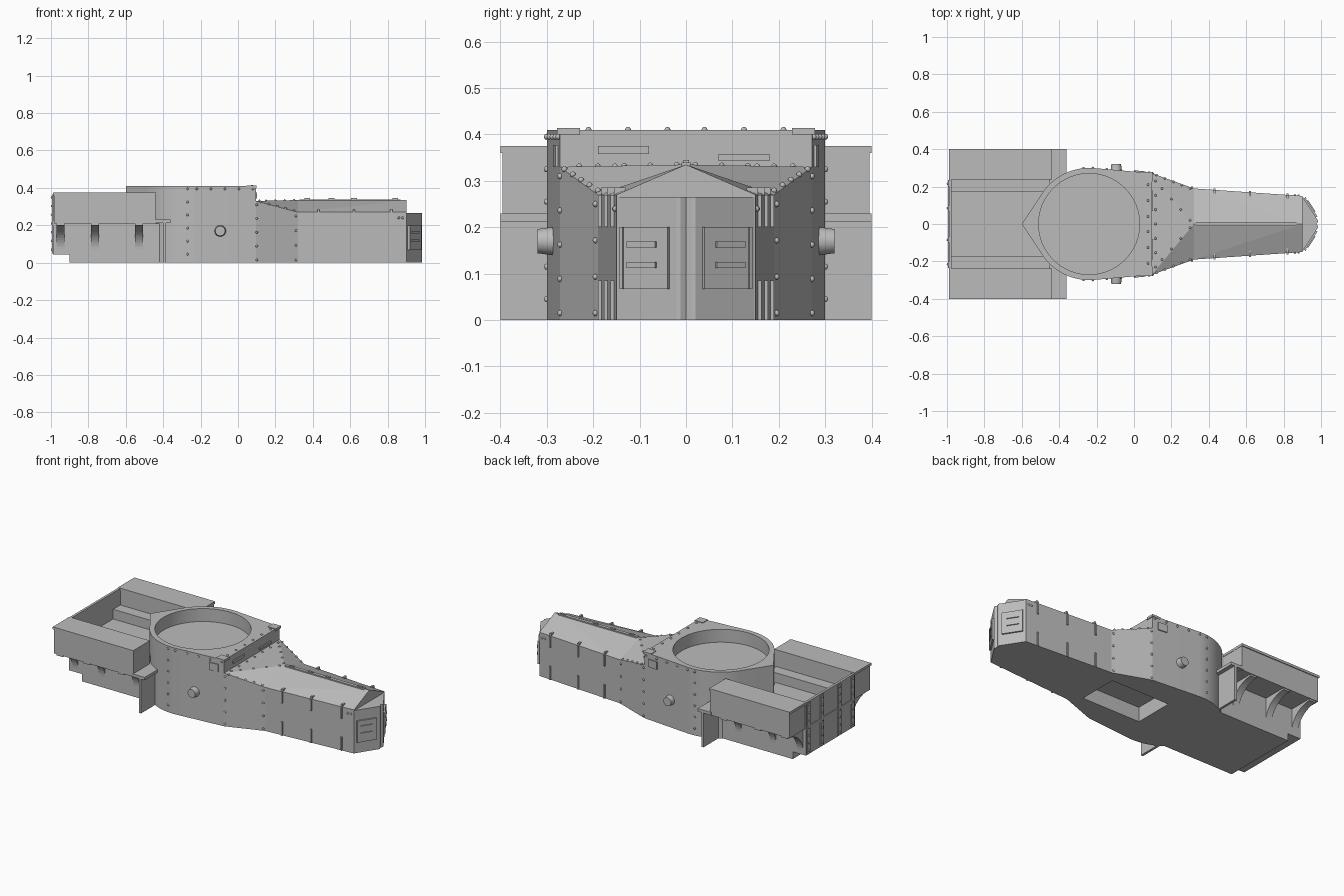
import bpy, bmesh, math
from mathutils import Vector

if "Cube" in bpy.data.objects:
    bpy.data.objects.remove(bpy.data.objects["Cube"])

grey = bpy.data.materials.new("armour_grey")
grey.use_nodes = True
grey.diffuse_color = (0.5, 0.5, 0.5, 1)
grey.node_tree.nodes["Principled BSDF"].inputs["Base Color"].default_value = (0.5, 0.5, 0.5, 1)


def finish(name, bm, smooth=False):
    bmesh.ops.recalc_face_normals(bm, faces=bm.faces)
    mesh = bpy.data.meshes.new(name)
    bm.to_mesh(mesh)
    bm.free()
    mesh.materials.append(grey)
    obj = bpy.data.objects.new(name, mesh)
    bpy.context.collection.objects.link(obj)
    if smooth:
        smooth_obj(obj)
    return obj


def select_only(obj):
    bpy.ops.object.select_all(action='DESELECT')
    obj.select_set(True)
    bpy.context.view_layer.objects.active = obj


def smooth_obj(obj):
    select_only(obj)
    bpy.ops.object.shade_smooth_by_angle(angle=math.radians(30))


def extrude(name, points, offset):
    """Solid from a flat outline moved along an offset."""
    bm = bmesh.new()
    face = bm.faces.new([bm.verts.new(p) for p in points])
    new = bmesh.ops.extrude_face_region(bm, geom=[face])["geom"]
    verts = [v for v in new if isinstance(v, bmesh.types.BMVert)]
    bmesh.ops.translate(bm, verts=verts, vec=offset)
    return finish(name, bm)


def prism(name, outline, z0, z1):
    return extrude(name, [(x, y, z0) for x, y in outline], (0, 0, z1 - z0))


def box(name, x0, x1, y0, y1, z0, z1):
    return prism(name, [(x0, y0), (x1, y0), (x1, y1), (x0, y1)], z0, z1)


def both(name, x0, x1, y0, y1, z0, z1):
    box("left_" + name, x0, x1, y0, y1, z0, z1)
    box("right_" + name, x0, x1, -y1, -y0, z0, z1)


def plate(name, a, b, z0, z1, depth, lift=0):
    """Thin upright plate on the wall from a to b (plan points), standing outward."""
    a, b = Vector((*a, 0)), Vector((*b, 0))
    n = Vector((b.y - a.y, a.x - b.x, 0)).normalized()
    if n.dot(a + b) < 0:
        n = -n
    a, b = a + n * lift, b + n * lift
    up0, up1 = Vector((0, 0, z0)), Vector((0, 0, z1))
    extrude(name, [a + up0, b + up0, b + up1, a + up1], n * depth)


def cylinder(name, r1, r2, depth, loc, axis=(0, 0, 1)):
    bm = bmesh.new()
    bmesh.ops.create_cone(bm, cap_ends=True, segments=64, radius1=r1, radius2=r2, depth=depth)
    obj = finish(name, bm, True)
    obj.location = loc
    obj.rotation_euler = Vector(axis).to_track_quat('Z', 'Y').to_euler()
    return obj


def cut(obj, cutter):
    mod = obj.modifiers.new("cut", 'BOOLEAN')
    mod.operation, mod.solver, mod.object = 'DIFFERENCE', 'EXACT', cutter
    select_only(obj)
    bpy.ops.object.modifier_apply(modifier=mod.name)


# Cabin: pointed at the rear, round about the turret ring, straight to the front
CX, R, TOP, HOOD, RIDGE = -0.24, 0.30, 0.41, 0.27, 0.335
tangent = math.pi - math.acos(R / 0.36)
half = [(CX + R * math.cos(t), R * math.sin(t))
        for t in [tangent + (math.radians(86) - tangent) * i / 24 for i in range(25)]]
half.append((0.095, 0.272))
cabin = prism("cabin", [(-0.6, 0)] + half + [(x, -y) for x, y in reversed(half)], 0, TOP)

# Bonnet: side walls, ridged roof and sloping shoulders
sections = [(0.095, 0.272, 0.33, 0.33), (0.32, 0.19, HOOD, RIDGE), (0.9, 0.15, HOOD, RIDGE)]
bm = bmesh.new()
rings = [[bm.verts.new(p) for p in ((x, -y, 0), (x, -y, e), (x, 0, r), (x, y, e), (x, y, 0))]
         for x, y, e, r in sections]
for a, b in zip(rings, rings[1:]):
    for i in (0, 3, 4):
        j = (i + 1) % 5
        bm.faces.new((a[i], a[j], b[j], b[i]))
    for i, j in ((1, 2), (3, 2)):
        bm.faces.new((a[i], a[j], b[j]))
        bm.faces.new((a[i], b[j], b[i]))
bm.faces.new(rings[0])
bm.faces.new(rings[-1])
bonnet = finish("bonnet", bm)

# Turret ring well and belly recess
well = cylinder("well_cutter", 0.27, 0.27, 0.3, (CX, 0, 0.48))
recess = box("recess_cutter", -0.14, 0.26, -0.125, 0.125, -0.1, 0.09)
bpy.context.view_layer.update()
cut(cabin, well)
cut(cabin, recess)
cut(bonnet, recess)
for helper in (well, recess):
    bpy.data.objects.remove(helper)
smooth_obj(cabin)

# Nose with centre gap and two slotted doors
nose_root, nose_tip = Vector((0.9, 0.148)), Vector((0.983, 0.02))
for s, side in ((1, "left"), (-1, "right")):
    def at(t):
        p = nose_root.lerp(nose_tip, t)
        return (p.x, p.y * s)
    prism(side + "_nose", [(0.9, 0), at(0), at(1), (0.983, 0.012 * s), (0.976, 0)], 0, 0.265)
    plate(side + "_nose_door", at(0.09), at(0.88), 0.067, 0.2, 0.009)
    plate(side + "_door_hinge", at(0.09), at(0.14), 0.067, 0.2, 0.004, 0.009)
    for z in (0.112, 0.156):
        plate(side + "_door_louvre", at(0.22), at(0.7), z, z + 0.013, 0.006, 0.009)

# Bonnet ridge strip, hinges and wall straps
box("ridge_strip", 0.33, 0.87, -0.01, 0.01, RIDGE - 0.015, RIDGE + 0.004)
for x in (0.37, 0.5, 0.62, 0.84):
    box("ridge_hinge", x - 0.015, x + 0.015, -0.006, 0.006, RIDGE, RIDGE + 0.01)
for x in (0.43, 0.62, 0.82):
    y = 0.19 - (x - 0.32) * 0.069
    both("upper_strap", x - 0.005, x + 0.005, y - 0.008, y + 0.007, 0.2, HOOD)
    both("lower_strap", x - 0.005, x + 0.005, y - 0.008, y + 0.007, 0, 0.085)
    both("roof_clip", x - 0.006, x + 0.006, y - 0.025, y, HOOD - 0.005, HOOD + 0.016)

# Vision flaps, roof corner plates and side bosses
box("right_vision_flap", 0.095, 0.102, -0.19, -0.08, 0.358, 0.375)
box("left_vision_flap", 0.095, 0.102, 0.07, 0.18, 0.343, 0.358)
both("roof_corner_plate", 0.045, 0.1, 0.228, 0.278, 0.4, TOP + 0.004)
for s, side in ((1, "left"), (-1, "right")):
    plate(side + "_side_flap", (0.0, 0.281 * s), (0.06, 0.2755 * s), 0.33, 0.377, 0.006)
    cylinder(side + "_boss", 0.034, 0.026, 0.06, (-0.095, 0.29 * s, 0.17), (0, s, 0))

# Rear hull, tail, tray floor, steps and rear wall
box("rear_hull", -0.9, -0.4, -0.24, 0.24, 0, 0.21)
box("tail", -0.985, -0.9, -0.24, 0.24, 0.045, 0.21)
both("tray_step", -0.98, -0.45, 0.17, 0.245, 0.21, 0.27)
box("rear_wall", -0.99, -0.975, -0.24, 0.24, 0.045, 0.372)
for y in (0.07, 0.2):
    both("rear_strap", -0.995, -0.989, y, y + 0.03, 0.05, 0.365)
box("rear_band", -0.994, -0.989, -0.235, 0.235, 0.2, 0.222)

# Side lockers, lids, mudguards and curved brackets
both("locker", -0.985, -0.44, 0.24, 0.395, 0.21, 0.362)
both("locker_lid", -0.99, -0.438, 0.238, 0.4, 0.36, 0.375)
both("locker_lip", -0.45, -0.36, 0.2, 0.4, 0.212, 0.23)
both("mudguard", -0.4, -0.385, 0.2, 0.4, 0, 0.214)
for x in (-0.97, -0.785, -0.55):
    for s, side in ((1, "left"), (-1, "right")):
        arc = [(x, s * (0.39 - 0.15 * math.cos(t)), 0.07 + 0.13 * math.sin(t))
               for t in [math.pi / 2 * i / 12 for i in range(13)]]
        extrude(side + "_bracket", arc + [(x, s * 0.39, 0.212), (x, s * 0.235, 0.212),
                                          (x, s * 0.235, 0.07)], (0.042, 0, 0))

# Rivet rows: start, end, count; each mirrored across the centre line
rows = [((-0.27, 0.3, 0.045), (-0.27, 0.3, 0.395), 6),
        ((0.1, 0.271, 0.015), (0.1, 0.271, 0.31), 5),
        ((0.31, 0.195, 0.015), (0.31, 0.195, 0.25), 4),
        ((-0.22, 0.3, 0.395), (0.08, 0.275, 0.395), 5),
        ((0.075, 0.04, TOP), (0.075, 0.21, TOP), 3),
        ((0.115, 0.0, 0.331), (0.115, 0.23, 0.331), 4),
        ((0.12, 0.262, 0.325), (0.3, 0.19, 0.279), 5),
        ((0.15, 0.19, 0.331), (0.3, 0.02, 0.334), 4),
        ((0.86, 0.153, 0.24), (0.88, 0.152, 0.24), 2),
        ((-0.995, 0.085, 0.07), (-0.995, 0.085, 0.35), 7),
        ((-0.995, 0.215, 0.07), (-0.995, 0.215, 0.35), 7)]
bm = bmesh.new()
for a, b, n in rows:
    for i in range(n):
        p = Vector(a).lerp(Vector(b), i / (n - 1))
        for s in (1, -1):
            ball = bmesh.ops.create_icosphere(bm, subdivisions=2, radius=0.0065)
            bmesh.ops.translate(bm, verts=ball["verts"], vec=(p.x, p.y * s, p.z))
finish("rivets", bm, True)
